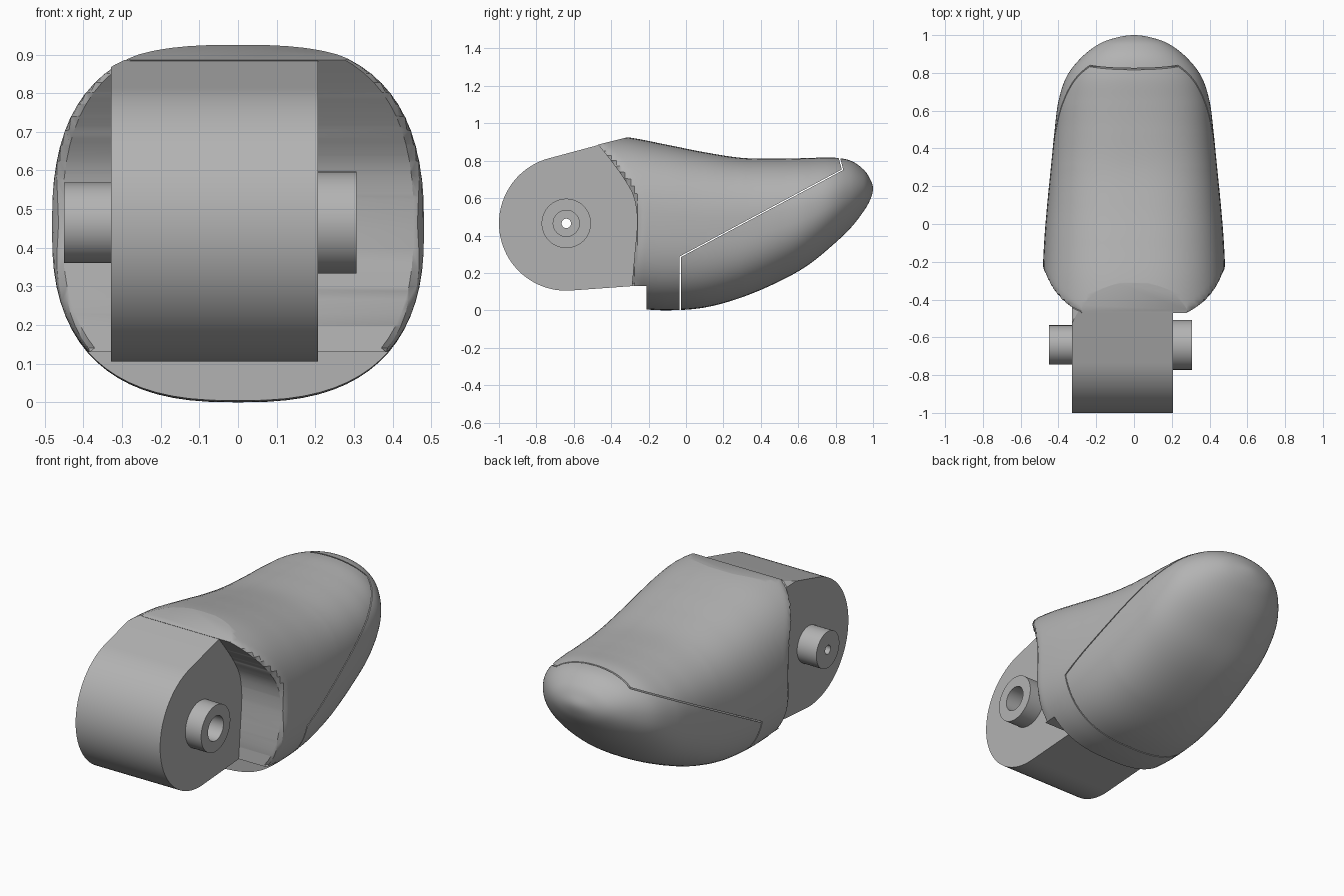
import bpy, bmesh, math
from mathutils import Matrix, Vector

if "Cube" in bpy.data.objects:
    bpy.data.objects.remove(bpy.data.objects["Cube"], do_unlink=True)

grey = bpy.data.materials.new("plain_grey")
grey.use_nodes = True
grey.diffuse_color = (0.45, 0.45, 0.45, 1)
for node in grey.node_tree.nodes:
    if node.type == 'BSDF_PRINCIPLED':
        node.inputs["Base Color"].default_value = grey.diffuse_color


def spline(points, steps):
    """Smooth curve through points; the first and last only steer the ends."""
    pts = [Vector(p) for p in points]
    out = []
    for a, b, c, d in zip(pts, pts[1:], pts[2:], pts[3:]):
        for k in range(steps):
            t = k / steps
            out.append(b + (c - a) * (t / 2) + (a * 2 - b * 5 + c * 4 - d) * (t * t / 2)
                       + (b * 3 - a - c * 3 + d) * (t ** 3 / 2))
    out.append(pts[-2])
    return out


def make(name, bm):
    bmesh.ops.recalc_face_normals(bm, faces=bm.faces)
    mesh = bpy.data.meshes.new(name)
    bm.to_mesh(mesh)
    bm.free()
    mesh.materials.append(grey)
    obj = bpy.data.objects.new(name, mesh)
    bpy.context.collection.objects.link(obj)
    return obj


def slab(name, profile, x0, x1):
    """Side profile of (y, z) points extruded across the width."""
    bm = bmesh.new()
    face = bm.faces.new([bm.verts.new((x0, p[0], p[1])) for p in profile])
    new = bmesh.ops.extrude_face_region(bm, geom=[face])["geom"]
    bmesh.ops.translate(bm, vec=(x1 - x0, 0, 0),
                        verts=[v for v in new if isinstance(v, bmesh.types.BMVert)])
    return make(name, bm)


AXIS_Y, AXIS_Z = -0.64, 0.465


def rod(name, radius, x0, x1):
    """Cylinder on the hinge axis."""
    bm = bmesh.new()
    place = Matrix.Translation(((x0 + x1) / 2, AXIS_Y, AXIS_Z)) @ Matrix.Rotation(math.pi / 2, 4, 'Y')
    bmesh.ops.create_cone(bm, cap_ends=True, segments=64, radius1=radius, radius2=radius,
                          depth=x1 - x0, matrix=place)
    return make(name, bm)


def combine(obj, cutter, operation):
    mod = obj.modifiers.new("cut", 'BOOLEAN')
    mod.operation, mod.object, mod.solver = operation, cutter, 'EXACT'
    bpy.context.view_layer.update()
    graph = bpy.context.evaluated_depsgraph_get()
    mesh = bpy.data.meshes.new_from_object(obj.evaluated_get(graph))
    obj.modifiers.clear()
    obj.data = mesh


def finish(obj, angle=30):
    obj.data.shade_smooth()
    obj.data.set_sharp_from_angle(angle=math.radians(angle))


# Rounded envelope: y, top, bottom, half width
STATIONS = [
    (-1.3, .94, .01, .49), (-1.1, .94, .01, .49), (-.8, .94, .01, .49),
    (-.5, .94, .01, .488), (-.31, .925, .01, .485), (-.1, .885, 0, .476),
    (.1, .845, .015, .46), (.3, .815, .07, .44), (.5, .811, .155, .42),
    (.65, .814, .24, .4), (.78, .817, .345, .357), (.88, .8, .44, .28),
    (.95, .752, .53, .19), (.985, .7, .592, .1), (1, .65, .65, 0),
    (.985, .592, .7, -.1)]
SIDES = 72


def envelope(name):
    bm = bmesh.new()
    rings = []
    for y, top, low, width in spline(STATIONS, 12):
        power = 2 / (2.6 - .6 * max(0, (y - .3) / .7))
        ring = []
        for i in range(SIDES):
            a = math.tau * i / SIDES
            c, s = math.cos(a), math.sin(a)
            x = math.copysign(abs(c) ** power, c) * width
            z = (top + low) / 2 + math.copysign(abs(s) ** power, s) * (top - low) / 2
            ring.append(bm.verts.new((x, y, z)))
        rings.append(ring)
    for r, q in zip(rings, rings[1:]):
        for i in range(SIDES):
            j = (i + 1) % SIDES
            bm.faces.new((r[i], r[j], q[j], q[i]))
    bm.faces.new(rings[0])
    bmesh.ops.remove_doubles(bm, verts=rings[-1], dist=0.0005)
    return make(name, bm)


# Curved opening of the shell, from bottom to top
opening = [tuple(p) for p in spline(
    [(-.305, 0), (-.29, .13), (-.275, .3), (-.262, .45), (-.266, .54), (-.285, .62),
     (-.33, .7), (-.39, .785), (-.47, .886), (-.55, .98)], 5)]


def opening_y(z):
    for (y0, z0), (y1, z1) in zip(opening, opening[1:]):
        if z <= z1:
            return y0 + (y1 - y0) * max(0, (z - z0) / (z1 - z0))
    return opening[-1][0]


# Upper shell
shell = envelope("upper_shell")
shell_side = opening + [(-.31, .926), (-.2, 1.2), (.812, 1.2), (.812, .83), (.833, .753),
                        (-.034, .288), (-.034, -.2), (-.21, -.2), (-.21, .13)]
cutter = slab("shell_cutter", shell_side, -1, 1)
combine(shell, cutter, 'INTERSECT')
bpy.data.objects.remove(cutter, do_unlink=True)

# Rounded lip around the opening
LIP = 0.05
for v in shell.data.vertices:
    if v.co.z > .13:
        t = min(1, 1 - (v.co.y - opening_y(v.co.z)) / LIP)
        if t > 0:
            v.co.x *= 1 - .06 * (1 - math.sqrt(1 - t * t))
finish(shell)

# Lower fingertip pad
pad = envelope("lower_pad")
cutter = slab("pad_cutter", [(-.028, -.2), (-.028, .284), (.841, .75), (.82, .83),
                             (.82, 1.2), (1.3, 1.2), (1.3, -.2)], -1, 1)
combine(pad, cutter, 'INTERSECT')
bpy.data.objects.remove(cutter, do_unlink=True)
finish(pad)

# Hinge block: round front end running back into the shell opening
RADIUS, LEFT, RIGHT = 0.36, 0.207, -0.328
arc = []
for k in range(49):
    a = math.radians(104.7 + (275 - 104.7) * k / 48)
    arc.append((AXIS_Y + RADIUS * math.cos(a), AXIS_Z + RADIUS * math.sin(a)))
hinge = slab("hinge_block", arc + [(y + .01, z) for y, z in opening], RIGHT, LEFT)
body = envelope("body_cutter")
combine(hinge, body, 'INTERSECT')
bpy.data.objects.remove(body, do_unlink=True)

# Bosses on both sides, with a pin hole and a counterbore
left_boss = rod("left_boss", .132, LEFT - .02, .307)
right_boss = rod("right_boss", .104, -.45, RIGHT + .02)
pin = rod("pin_cutter", .025, -1, 1)
bore = rod("bore_cutter", .07, .1, 1)
for part in (hinge, left_boss, right_boss):
    combine(part, pin, 'DIFFERENCE')
    if part != right_boss:
        combine(part, bore, 'DIFFERENCE')
    finish(part)
for helper in (pin, bore):
    bpy.data.objects.remove(helper, do_unlink=True)
